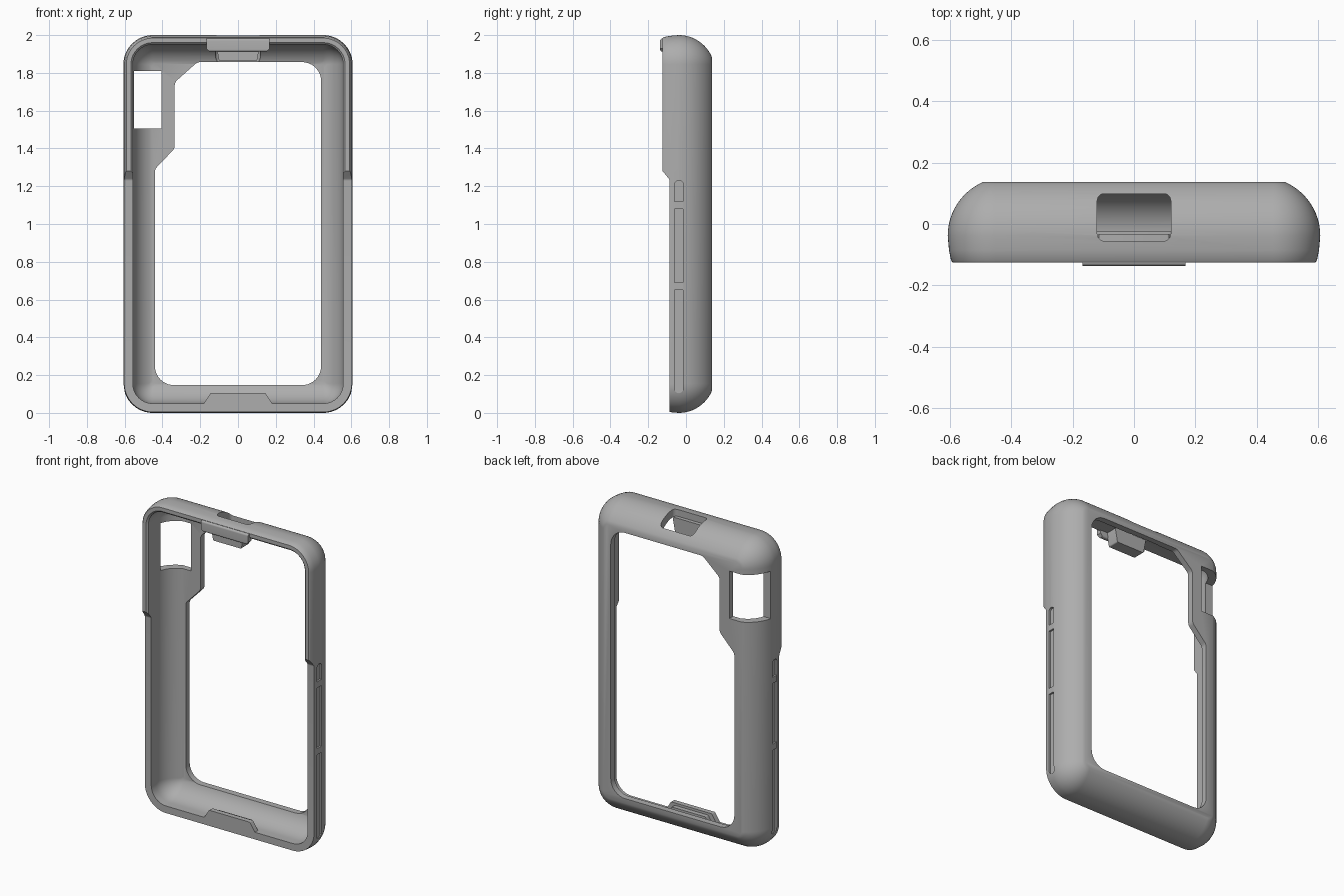
import bpy, bmesh, math
from mathutils import Vector

cube = bpy.data.objects.get("Cube")
if cube:
    bpy.data.objects.remove(cube, do_unlink=True)

grey = bpy.data.materials.new("matte grey")
grey.use_nodes = True
colour = (0.42, 0.42, 0.42, 1)
grey.diffuse_color = colour
grey.node_tree.nodes["Principled BSDF"].inputs["Base Color"].default_value = colour

W, H, BACK, FRONT = 0.607, 2.0, 0.137, -0.125   # half width, height, depth limits


def fillet(corners, radii, steps=8):
    """Round every corner of a 2D polygon."""
    out = []
    n = len(corners)
    if not isinstance(radii, (list, tuple)):
        radii = [radii] * n
    for i, r in enumerate(radii):
        p = Vector(corners[i])
        a = (Vector(corners[i - 1]) - p).normalized()
        b = (Vector(corners[(i + 1) % n]) - p).normalized()
        half = a.angle(b) / 2
        c = p + (a + b).normalized() * r / math.sin(half)
        d = r / math.tan(half)
        for k in range(steps + 1):
            v = (p + a * d - c).lerp(p + b * d - c, k / steps)
            out.append(c + v.normalized() * r)
    return out


def rect(x0, x1, y0, y1):
    return [(x0, y0), (x1, y0), (x1, y1), (x0, y1)]


def finish(name, bm):
    bmesh.ops.recalc_face_normals(bm, faces=bm.faces)
    mesh = bpy.data.meshes.new(name)
    bm.to_mesh(mesh)
    bm.free()
    mesh.materials.append(grey)
    obj = bpy.data.objects.new(name, mesh)
    bpy.context.collection.objects.link(obj)
    return obj


def loft(name, rings):
    bm = bmesh.new()
    loops = [[bm.verts.new(p) for p in ring] for ring in rings]
    n = len(loops[0])
    for a, b in zip(loops, loops[1:]):
        for i in range(n):
            j = (i + 1) % n
            bm.faces.new((a[i], a[j], b[j], b[i]))
    bm.faces.new(loops[0])
    bm.faces.new(loops[-1])
    return finish(name, bm)


def prism(name, pts, axis, lo, hi):
    """Extrude a 2D outline along an axis."""
    place = {"x": lambda p, t: (t, p[0], p[1]),
             "y": lambda p, t: (p[0], t, p[1]),
             "z": lambda p, t: (p[0], p[1], t)}[axis]
    return loft(name, [[place(p, t) for p in pts] for t in (lo, hi)])


def cut(target, cutter):
    mod = target.modifiers.new("cut", "BOOLEAN")
    mod.operation = "DIFFERENCE"
    mod.solver = "EXACT"
    mod.object = cutter
    bpy.context.view_layer.objects.active = target
    bpy.ops.object.modifier_apply(modifier=mod.name)
    bpy.data.objects.remove(cutter, do_unlink=True)


def smooth(obj):
    bpy.ops.object.select_all(action="DESELECT")
    obj.select_set(True)
    bpy.context.view_layer.objects.active = obj
    bpy.ops.object.shade_smooth_by_angle(angle=math.radians(30))


def outline(inset, y):
    pts = fillet(rect(inset - W, W - inset, inset, H - inset), max(0.155 - inset, 0.02), 10)
    return [(p.x, y, p.y) for p in pts]


def back_curve(inset, r, y_end, steps=12):
    """Quarter-round wall section that stops at the flat back."""
    y0 = -0.038
    end = math.asin((y_end - y0) / r)
    return [(inset + r - r * math.cos(end * k / steps), y0 + r * math.sin(end * k / steps))
            for k in range(steps + 1)]


# Shell: outer wall to the back, then inner wall from the floor to the lip
outer = [(0.04, FRONT), (0.016, FRONT), (0.011, -0.119), (0.004, -0.085)] + back_curve(0, 0.19, BACK)
inner = [(0.05, -0.115)] + back_curve(0.05, 0.142, 0.098)
shell_rings = [outline(*p) for p in inner[::-1] + outer]
frame = loft("frame", shell_rings)

# Back opening with a wider web beside the lens window
opening = fillet([(-0.44, 0.147), (0.44, 0.147), (0.44, 1.857), (-0.215, 1.857),
                  (-0.335, 1.75), (-0.335, 1.4), (-0.44, 1.29)],
                 [0.1, 0.1, 0.1, 0.04, 0.04, 0.04, 0.04])
cut(frame, prism("opening_cutter", opening, "y", 0.03, 0.3))

# Lens window wrapping round the side
cut(frame, prism("window_cutter", rect(-0.8, -0.405, 1.505, 1.81), "y", 0.0, 0.3))

# Lower front edge set back behind a sloped step
step = fillet([(-0.3, -0.2), (-0.087, -0.2), (-0.087, 1.235), (-0.128, 1.285), (-0.128, 1.4), (-0.3, 1.4)],
              [0.01, 0.01, 0.02, 0.02, 0.01, 0.01], 4)
cut(frame, prism("step_cutter", step, "x", -1, 1))

# Port in the top wall
port = fillet(rect(-0.12, 0.12, -0.056, 0.1), 0.025, 5)
cut(frame, prism("port_cutter", port, "z", 1.85, 2.2))

# Side grooves with small bridges
for side, label in ((1, "left"), (-1, "right")):
    groove = fillet(rect(-0.06, -0.015, 0.105, 1.23), 0.02, 5)
    cut(frame, prism("groove_cutter", groove, "x", side * 0.593, side * 0.7))
    for z, spot in ((1.08, "upper"), (0.65, "lower")):
        smooth(prism(f"{label}_{spot}_groove_bridge", rect(-0.062, -0.013, z, z + 0.04),
                     "x", side * 0.585, side * 0.604))
smooth(frame)


def tab(name, top, bottom, z_top, z_bottom, y0, y1, r=0.008):
    """Clip piece with a trapezoid face, given half widths."""
    pts = fillet([(-bottom, z_bottom), (bottom, z_bottom), (top, z_top), (-top, z_top)], r, 4)
    smooth(prism(name, pts, "y", y0, y1))


# Top clip: rounded front bar and a catch hanging inside
bar = fillet(rect(-0.137, -0.105, 1.912, 1.982), 0.012, 5)
clip = prism("top_clip_bar", bar, "x", -0.168, 0.168)
for side in (1, -1):
    corner = [(side * 0.168, 1.93), (side * 0.2, 1.93), (side * 0.2, 1.9), (side * 0.14, 1.9)]
    cut(clip, prism("corner_cutter", corner, "y", -0.3, 0))
smooth(clip)
tab("top_clip_catch", 0.118, 0.1, 1.955, 1.862, -0.11, -0.032)

# Bottom clip: two stacked catches on the lower lip
tab("bottom_clip_bar", 0.145, 0.19, 0.105, 0.035, -0.087, -0.055)
tab("bottom_clip_catch", 0.12, 0.15, 0.09, 0.035, -0.056, -0.025)
